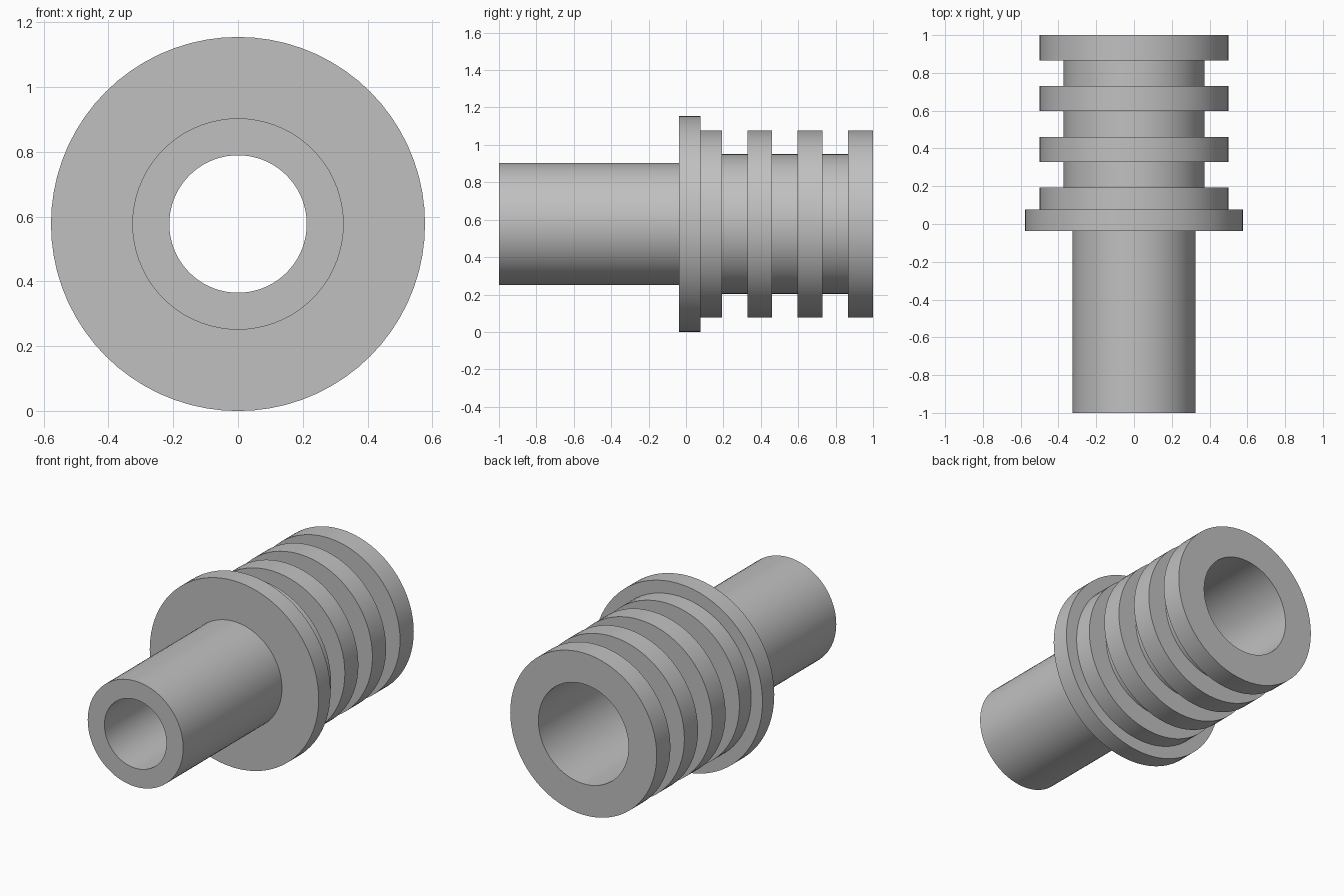
import bpy, bmesh, math
from mathutils import Matrix, Vector

cube = bpy.data.objects.get("Cube")
if cube:
    bpy.data.objects.remove(cube, do_unlink=True)

SEGMENTS = 72
TUBE_R, FLANGE_R, RIB_R, GROOVE_R = 0.326, 0.577, 0.5, 0.373
FRONT_BORE_R, BACK_BORE_R = 0.212, 0.308
FLANGE_FRONT, FLANGE_BACK = -0.037, 0.078
RIBS = [(FLANGE_BACK, 0.193), (0.328, 0.46), (0.597, 0.73), (0.866, 1.0)]

# Single neutral grey
grey = bpy.data.materials.new("light_grey")
grey.use_nodes = True
colour = (0.53, 0.53, 0.53, 1)
grey.diffuse_color = colour
grey.node_tree.nodes["Principled BSDF"].inputs["Base Color"].default_value = colour

# Outer profile as (radius, y): spigot tube, flange, then ribs with grooves between
profile = [(TUBE_R, -1), (TUBE_R, FLANGE_FRONT),
           (FLANGE_R, FLANGE_FRONT), (FLANGE_R, FLANGE_BACK)]
for i, (start, end) in enumerate(RIBS):
    if i:
        profile += [(GROOVE_R, RIBS[i - 1][1]), (GROOVE_R, start)]
    profile += [(RIB_R, start), (RIB_R, end)]

# Stepped bore, from the back opening to the front opening
profile += [(BACK_BORE_R, 1), (BACK_BORE_R, FLANGE_BACK),
            (FRONT_BORE_R, FLANGE_BACK), (FRONT_BORE_R, -1)]

# Turn the closed profile around the y axis
bm = bmesh.new()
verts = [bm.verts.new((r, y, 0)) for r, y in profile]
edges = [bm.edges.new((v, verts[(i + 1) % len(verts)])) for i, v in enumerate(verts)]
bmesh.ops.spin(bm, geom=verts + edges, cent=(0, 0, 0), axis=(0, 1, 0),
               angle=math.tau, steps=SEGMENTS, use_merge=True)
bmesh.ops.remove_doubles(bm, verts=bm.verts, dist=0.0001)
bmesh.ops.recalc_face_normals(bm, faces=bm.faces)
bmesh.ops.transform(bm, matrix=Matrix.Translation(Vector((0, 0, FLANGE_R))), verts=bm.verts)

mesh = bpy.data.meshes.new("ribbed_hose_fitting")
bm.to_mesh(mesh)
bm.free()
mesh.materials.append(grey)
fitting = bpy.data.objects.new("ribbed_hose_fitting", mesh)
bpy.context.collection.objects.link(fitting)

# Smooth round walls with crisp shoulders
bpy.ops.object.select_all(action="DESELECT")
fitting.select_set(True)
bpy.context.view_layer.objects.active = fitting
bpy.ops.object.shade_smooth_by_angle(angle=math.radians(30))
